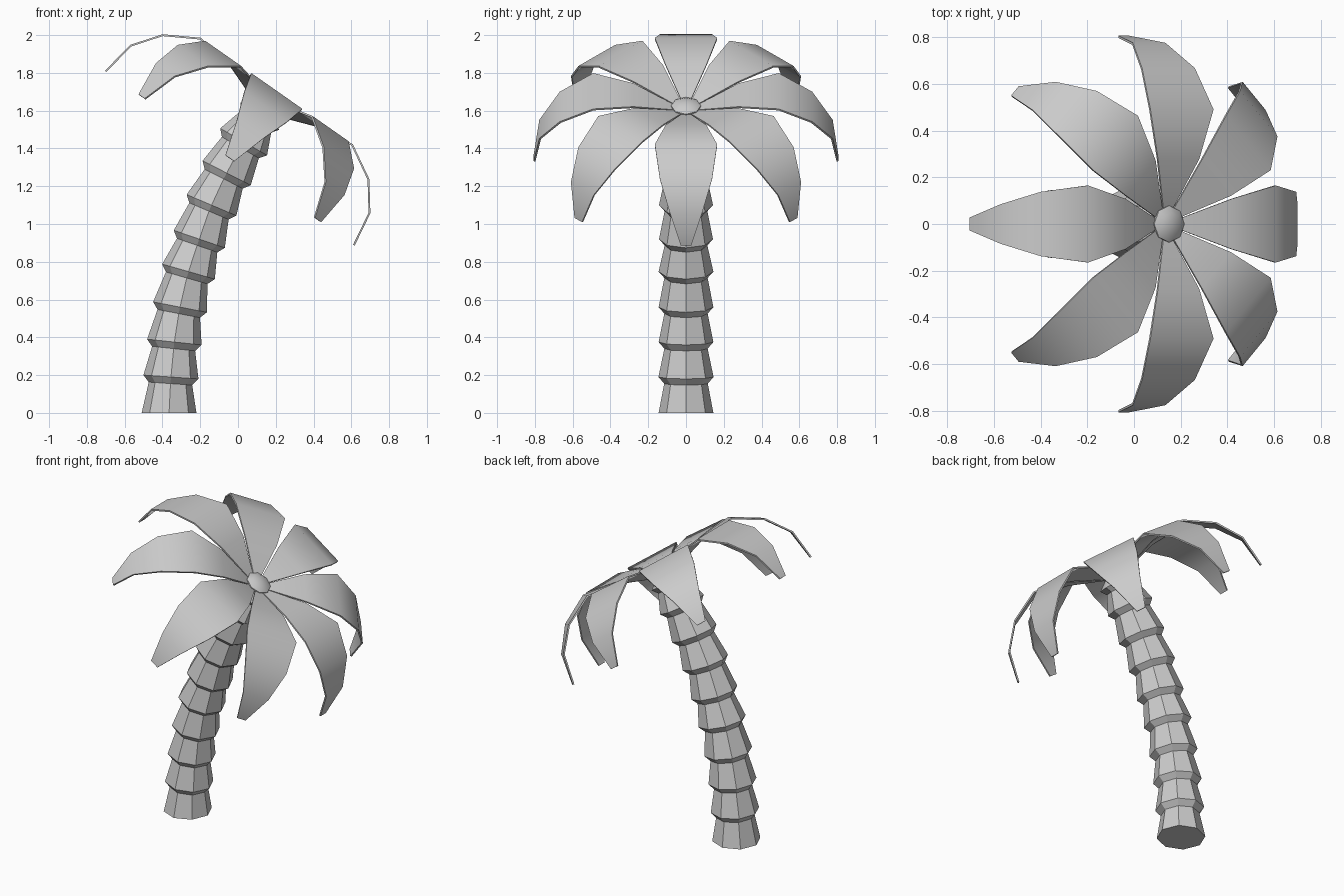
import bpy, bmesh
from math import pi, cos, sin, radians
from mathutils import Matrix, Vector

if "Cube" in bpy.data.objects:
    bpy.data.objects.remove(bpy.data.objects["Cube"])

CROWN = Matrix.Translation((0.14, 0, 1.61)) @ Matrix.Rotation(radians(35), 4, 'Y')


def finish(bm, name, angle=30):
    bmesh.ops.recalc_face_normals(bm, faces=bm.faces)
    me = bpy.data.meshes.new(name)
    bm.to_mesh(me)
    bm.free()
    ob = bpy.data.objects.new(name, me)
    bpy.context.collection.objects.link(ob)
    bpy.ops.object.select_all(action='DESELECT')
    ob.select_set(True)
    bpy.context.view_layer.objects.active = ob
    bpy.ops.object.shade_smooth_by_angle(angle=radians(angle))
    return ob


# Trunk: stacked tapering collars along a leaning curve (x, z, tilt, radius)
SIDES = 8
collars = [(-0.365, 0, 0, .145), (-.355, .19, 4, .146), (-.337, .375, 6, .145),
           (-.307, .56, 11, .145), (-.262, .748, 16, .145), (-.205, .92, 19, .143),
           (-.14, 1.1, 23, .143), (-.06, 1.27, 27, .143), (.03, 1.435, 30, .143),
           (.115, 1.57, 35, .125)]
bm = bmesh.new()
rings = []


def add_ring(x, z, tilt, r, shift=0):
    m = Matrix.Translation((x, 0, z)) @ Matrix.Rotation(radians(tilt), 4, 'Y')
    rings.append([bm.verts.new(m @ Vector((r * cos(2 * pi * k / SIDES),
                                           r * sin(2 * pi * k / SIDES), shift)))
                  for k in range(SIDES)])


for i, (x, z, tilt, r) in enumerate(collars):
    if i:
        add_ring(x, z, tilt, r * 0.79, -0.035)
    add_ring(x, z, tilt, r)
add_ring(0.14, 1.61, 35, 0.07)
for a, b in zip(rings, rings[1:]):
    for k in range(SIDES):
        j = (k + 1) % SIDES
        bm.faces.new((a[k], a[j], b[j], b[k]))
bm.faces.new(rings[0])
bm.faces.new(rings[-1])
finish(bm, "trunk")

# Crown bud: low faceted bead at the centre of the leaves
bm = bmesh.new()
bmesh.ops.create_uvsphere(bm, u_segments=8, v_segments=5, radius=0.083,
                          matrix=CROWN @ Matrix.Translation((0, 0, 0.01)) @ Matrix.Diagonal((1, 1, .4, 1)))
finish(bm, "crown_bud")

# Leaves: arched strip (distance out, height, half width), eight around the crown
profile = [(.05, 0, .018), (.28, .085, .108), (.49, .11, .165),
           (.665, .01, .138), (.772, -.133, .085), (.802, -.32, .028)]
T = 0.005
for n in range(8):
    m = CROWN @ Matrix.Rotation(n * pi / 4, 4, 'Z')
    bm = bmesh.new()
    sections = []
    for i, (r, h, w) in enumerate(profile):
        p, q = profile[max(i - 1, 0)], profile[min(i + 1, 5)]
        nrm = Vector((p[1] - q[1], 0, q[0] - p[0])).normalized() * T
        c = Vector((r, 0, h))
        side = Vector((0, w, 0))
        sections.append([bm.verts.new(m @ v) for v in
                         (c - side + nrm, c + side + nrm, c + side - nrm, c - side - nrm)])
    for a, b in zip(sections, sections[1:]):
        for k in range(4):
            j = (k + 1) % 4
            bm.faces.new((a[k], a[j], b[j], b[k]))
    bm.faces.new(sections[0])
    bm.faces.new(sections[-1])
    finish(bm, f"leaf_{n + 1}", 50)
